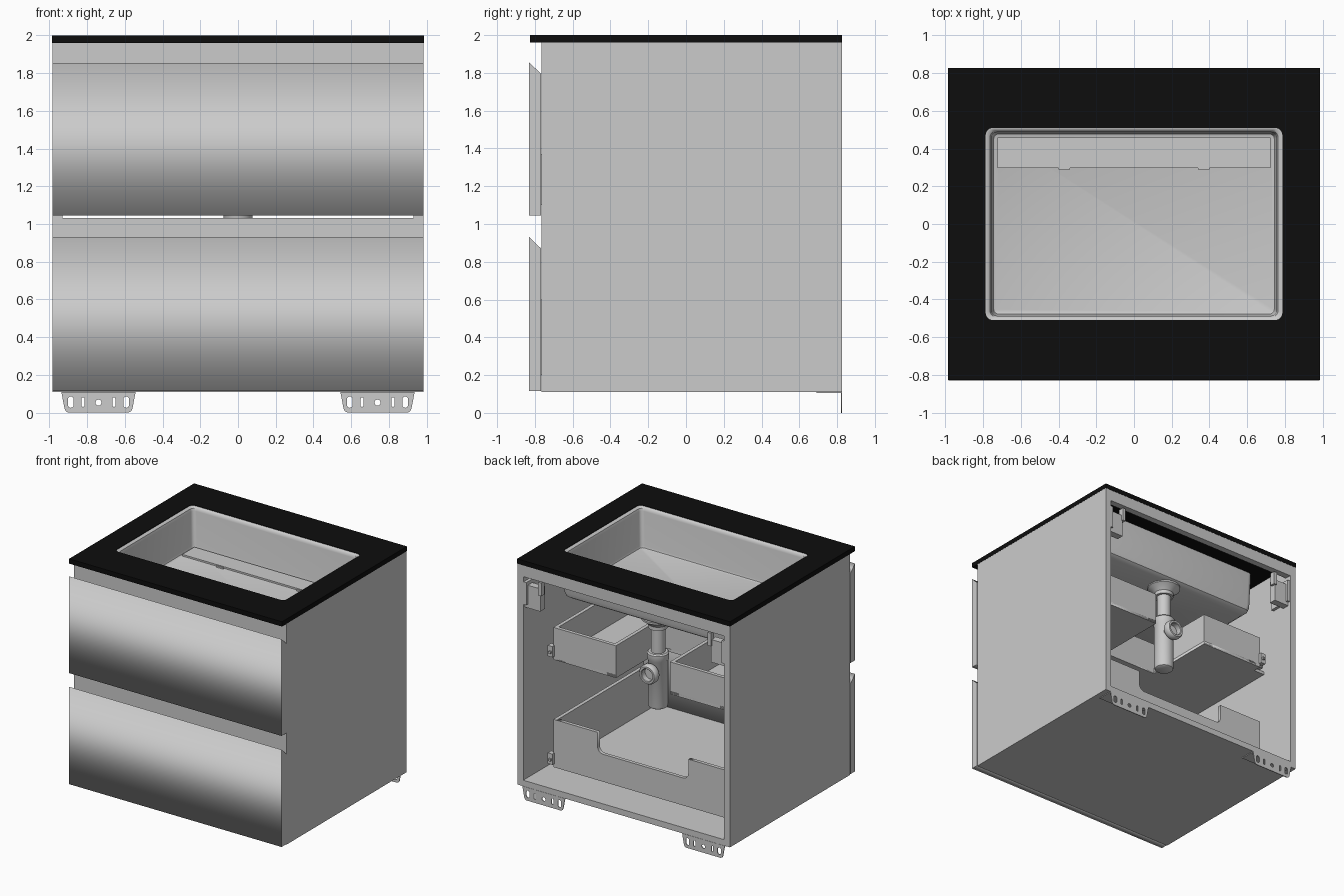
import bpy, bmesh, math
from mathutils import Matrix, Vector

if "Cube" in bpy.data.objects:
    bpy.data.objects.remove(bpy.data.objects["Cube"])

black = bpy.data.materials.new("black_top")
black.diffuse_color = (0.004, 0.004, 0.004, 1)
black.use_nodes = True
black.node_tree.nodes["Principled BSDF"].inputs["Base Color"].default_value = black.diffuse_color


def link(name, mesh):
    ob = bpy.data.objects.new(name, mesh)
    bpy.context.collection.objects.link(ob)
    return ob


def box(name, x, y, z):
    bm = bmesh.new()
    bmesh.ops.create_cube(bm, size=1)
    for v in bm.verts:
        v.co = [lo + (c + .5) * (hi - lo) for c, (lo, hi) in zip(v.co, map(sorted, (x, y, z)))]
    me = bpy.data.meshes.new(name)
    bm.to_mesh(me)
    bm.free()
    return link(name, me)


def plate(name, loops, axis, a, b):
    """Flat outline (further loops are holes) extruded along an axis from a to b."""
    cu = bpy.data.curves.new(name, 'CURVE')
    cu.dimensions, cu.fill_mode, cu.extrude = '2D', 'BOTH', abs(b - a) / 2
    for pts in loops:
        sp = cu.splines.new('POLY')
        sp.points.add(len(pts) - 1)
        for p, (u, v) in zip(sp.points, pts):
            p.co = (u, v, 0, 1)
        sp.use_cyclic_u = True
    tmp = link(name + "_tmp", cu)
    dg = bpy.context.evaluated_depsgraph_get()
    me = bpy.data.meshes.new_from_object(tmp.evaluated_get(dg))
    bpy.data.objects.remove(tmp)
    m = (a + b) / 2
    me.transform({'x': Matrix(((0, 0, 1, m), (1, 0, 0, 0), (0, 1, 0, 0), (0, 0, 0, 1))),
                  'y': Matrix(((1, 0, 0, 0), (0, 0, -1, m), (0, 1, 0, 0), (0, 0, 0, 1))),
                  'z': Matrix.Translation((0, 0, m))}[axis])
    return link(name, me)


def loft(name, rings, caps=True, smooth=True):
    """Skin a row of equal rings; without caps the last ring joins the first."""
    bm = bmesh.new()
    vs = [[bm.verts.new(p) for p in r] for r in rings]
    n = len(vs[0])
    for a, b in zip(vs, vs[1:] + ([] if caps else vs[:1])):
        for i in range(n):
            j = (i + 1) % n
            bm.faces.new((a[i], a[j], b[j], b[i]))
    if caps:
        bm.faces.new(vs[0])
        bm.faces.new(vs[-1])
    bmesh.ops.recalc_face_normals(bm, faces=bm.faces)
    me = bpy.data.meshes.new(name)
    bm.to_mesh(me)
    bm.free()
    ob = link(name, me)
    if smooth:
        bpy.ops.object.select_all(action='DESELECT')
        ob.select_set(True)
        bpy.context.view_layer.objects.active = ob
        bpy.ops.object.shade_smooth_by_angle(angle=math.radians(35))
    return ob


def rrect(w, d, r, z, k=6):
    """Rounded rectangle ring with half sizes w, d."""
    return [(sx * (w - r) + r * math.cos(t), sy * (d - r) + r * math.sin(t), z)
            for q, (sx, sy) in enumerate(((1, 1), (-1, 1), (-1, -1), (1, -1)))
            for t in [(q + i / k) * math.pi / 2 for i in range(k + 1)]]


def circle(r, h, c, axis, n=32):
    ring = []
    for i in range(n):
        u, v = r * math.cos(math.tau * i / n), r * math.sin(math.tau * i / n)
        ring.append(Vector(c) + Vector((u, v, h) if axis == 'z' else (u, h, v)))
    return ring


def slot(x, z, w, h, k=8):
    """Upright slot outline with round ends."""
    s = max(h / 2 - w / 2, 0)
    return [(x + w / 2 * math.cos(t), z + (s if e == 0 else -s) + w / 2 * math.sin(t))
            for e in (0, 1) for t in [math.pi * (e + i / k) for i in range(k + (s > 0))]]


# Black top with basin opening
top = loft("countertop", [rrect(.986, .827, .001, 2), rrect(.787, .51, .04, 2),
                          rrect(.787, .51, .04, 1.96), rrect(.986, .827, .001, 1.96)], False, False)
top.data.materials.append(black)

# Basin: inner floor, walls, rounded rim, outer shell
loft("basin", [rrect(*p) for p in (
    (.735, .468, .02, 1.66), (.744, .477, .025, 1.664), (.75, .482, .03, 1.68),
    (.757, .487, .03, 1.965), (.764, .492, .032, 1.985), (.778, .503, .037, 1.995),
    (.787, .51, .04, 1.996), (.80, .523, .05, 1.96), (.79, .515, .05, 1.66),
    (.78, .505, .05, 1.625), (.75, .475, .04, 1.605))])
box("drain_cover", (-.725, .725), (.297, .458), (1.664, 1.678))
for s in (-1, 1):
    box("drain_cover_tab", (s * .34, s * .40), (.288, .30), (1.655, 1.672))

# Cabinet carcass, open at the back
for s in (-1, 1):
    box("side_panel", (s * .93, s * .985), (-.765, .825), (.11, 1.96))
box("bottom_panel", (-.93, .93), (-.765, .825), (.11, .16))
box("back_rail", (-.93, .93), (.77, .825), (1.865, 1.96))
box("top_front_rail", (-.93, .93), (-.762, -.71), (1.79, 1.96))
box("middle_rail", (-.93, .93), (-.762, -.71), (.87, 1.033))

# Drawer fronts with slanted finger grip
for name, lo, hi in (("upper", 1.045, 1.855), ("lower", .115, .93)):
    plate(name + "_drawer_front", [[(-.83, lo), (-.767, lo), (-.767, hi - .06), (-.83, hi)]],
          'x', -.985, .985)

# Upper drawer box, U-shaped around the trap
T, B, F, CW, CY = .03, .57, -.767, .25, -.05
plate("upper_drawer_floor", [[(-.80, F), (.80, F), (.80, B), (CW, B), (CW, CY),
                              (-CW, CY), (-CW, B), (-.80, B)]], 'z', 1.10, 1.125)
box("upper_drawer_cutout_wall", (-CW - T, CW + T), (CY - T, CY), (1.10, 1.37))
for s in (-1, 1):
    box("upper_drawer_side", (s * .80, s * .83), (F, B), (1.10, 1.37))
    box("upper_drawer_back", (s * CW, s * .80), (B - T, B), (1.10, 1.37))
    box("upper_drawer_inner_side", (s * CW, s * (CW + T)), (CY, B - T), (1.10, 1.37))

# Lower drawer box, back panel dipped in the middle
box("lower_drawer_floor", (-.80, .80), (F, B), (.20, .225))
for s in (-1, 1):
    box("lower_drawer_side", (s * .80, s * .83), (F, B), (.20, .60))
R = .05
arc = [(.37 + R * math.sin(t), .48 - R * math.cos(t)) for t in [i * math.pi / 12 for i in range(7)]]
half = arc + [(.42, .60), (.80, .60), (.80, .20)]
plate("lower_drawer_back", [half + [(-x, z) for x, z in reversed(half)]], 'y', B - T, B)

# Runners and rear hooks for both drawers
for s in (-1, 1):
    for z in (.20, 1.10):
        box("runner", (s * .83, s * .93), (-.74, .50), (z, z + .025))
        box("runner_rail", (s * .85, s * .885), (-.74, .54), (z + .025, z + .07))
        box("rear_hook", (s * .82, s * .865), (B - .02, B + .025), (z + .03, z + .12))
        box("rear_hook_pin", (s * .83, s * .85), (B, B + .04), (z + .06, z + .08))

# Drain and bottle trap
C = (0, .37, 0)
loft("trap", [circle(r, h, C, 'z') for r, h in (
    (.13, 1.61), (.13, 1.595), (.10, 1.575), (.075, 1.55), (.075, 1.52), (.055, 1.52), (.055, 1.32),
    (.075, 1.32), (.085, 1.31), (.085, 1.26), (.078, 1.25), (.078, .88), (.072, .862), (.06, .855))])
loft("trap_outlet", [circle(r, h, (0, .37, 1.17), 'y') for r, h in (
    (.05, .0), (.05, .09), (.075, .09), (.08, .10), (.08, .135), (.07, .15),
    (.055, .15), (.05, .145), (.05, .10))])

# Hanging brackets in the upper rear corners
for s in (-1, 1):
    box("hanger_body", (s * .79, s * .93), (.74, .80), (1.60, 1.79))
    box("hanger_flange", (s * .905, s * .93), (.62, .82), (1.63, 1.82))
    box("hanger_hook", (s * .77, s * .80), (.77, .815), (1.74, 1.85))

# Slotted wall plates below the back edge
for s in (-1, 1):
    c = s * .74
    side = [(.16, 0), (.172, .006), (.18, .02), (.197, .11)]
    outline = [(c + x, z) for x, z in side] + [(c - x, z) for x, z in reversed(side)]
    holes = [slot(c, .053, .032, .032)]
    for t in (-1, 1):
        holes += [slot(c + t * .147, .055, .03, .06), slot(c + t * .082, .055, .016, .05)]
    plate("wall_plate", [outline] + holes, 'y', .82, .827)
    box("wall_plate_flange", (c - .197, c + .197), (.69, .827), (.104, .11))
